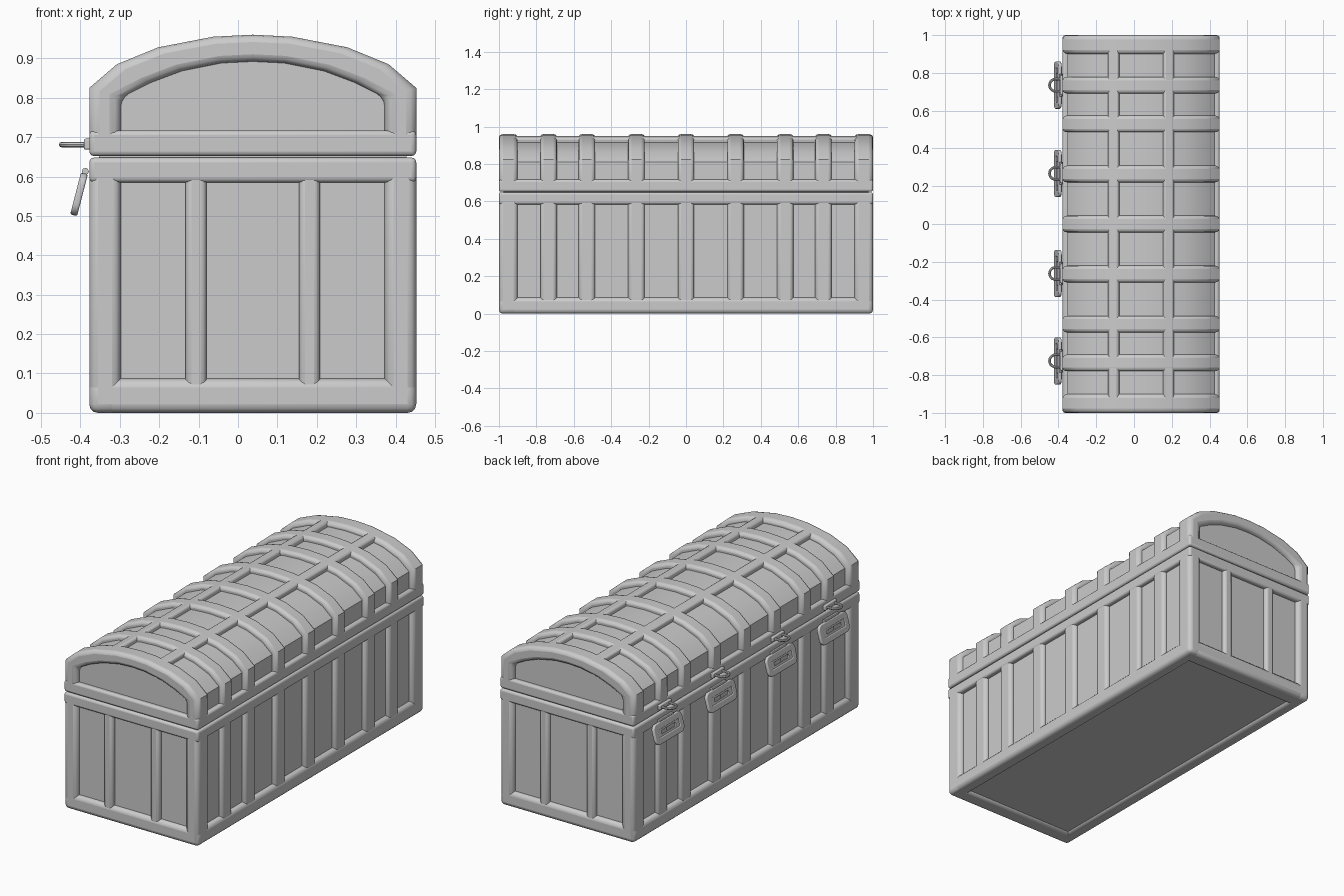
import bpy, bmesh, math
from mathutils import Matrix, Vector

if "Cube" in bpy.data.objects:
    bpy.data.objects.remove(bpy.data.objects["Cube"])

CX, HW, HL = 0.0375, 0.415, 1.0        # chest centre in x, half width, half length
X0 = CX - HW                            # latch side


def finish(ob, bevel=0, segs=3):
    if bevel:
        m = ob.modifiers.new("round", 'BEVEL')
        m.width, m.segments = bevel, segs
        m.limit_method, m.angle_limit = 'ANGLE', math.radians(60)
    bpy.ops.object.select_all(action='DESELECT')
    ob.select_set(True)
    bpy.context.view_layer.objects.active = ob
    bpy.ops.object.shade_smooth_by_angle(angle=math.radians(40))
    return ob


def mesh_object(name, bm, bevel=0):
    bmesh.ops.recalc_face_normals(bm, faces=bm.faces)
    me = bpy.data.meshes.new(name)
    bm.to_mesh(me)
    bm.free()
    ob = bpy.data.objects.new(name, me)
    bpy.context.collection.objects.link(ob)
    return finish(ob, bevel)


def box(name, lo, hi, bevel=0, tilt=0):
    lo, hi = Vector(lo), Vector(hi)
    bm = bmesh.new()
    bmesh.ops.create_cube(bm, size=1)
    bmesh.ops.scale(bm, vec=hi - lo, verts=bm.verts)
    mat = Matrix.Translation((lo + hi) / 2) @ Matrix.Rotation(tilt, 4, 'Y')
    bmesh.ops.transform(bm, matrix=mat, verts=bm.verts)
    return mesh_object(name, bm, bevel)


def mirrored(half):
    """Full arch profile from right-half points ending on the centre line."""
    return [(CX + x, z) for x, z in half] + [(CX - x, z) for x, z in half[-2::-1]]


def arch(name, outer, inner, y0, y1, bevel):
    """Band between two arch profiles, extruded along y."""
    bm = bmesh.new()
    rows = [[bm.verts.new((x, y, z)) for x, z in pts]
            for pts, y in ((outer, y0), (outer, y1), (inner, y1), (inner, y0))]
    for i in range(4):
        a, b = rows[i], rows[(i + 1) % 4]
        for j in range(len(a) - 1):
            bm.faces.new((a[j], a[j + 1], b[j + 1], b[j]))
    bm.faces.new([r[0] for r in rows])
    bm.faces.new([r[-1] for r in rows])
    return mesh_object(name, bm, bevel)


def rounded_rect(w, h, r):
    pts = []
    for i, (sx, sy) in enumerate(((1, 1), (-1, 1), (-1, -1), (1, -1))):
        for k in range(5):
            a = math.pi / 2 * (i + k / 4)
            pts.append((sx * (w / 2 - r) + r * math.cos(a), sy * (h / 2 - r) + r * math.sin(a), 0))
    return pts


def curve(name, loops, matrix, bevel, extrude=0, flat=True):
    cu = bpy.data.curves.new(name, 'CURVE')
    cu.dimensions = '2D' if flat else '3D'
    cu.fill_mode = 'BOTH' if flat else 'FULL'
    cu.extrude, cu.bevel_depth, cu.bevel_resolution = extrude, bevel, 2
    cu.use_fill_caps = True
    for pts in loops:
        s = cu.splines.new('POLY')
        s.points.add(len(pts) - 1)
        for p, c in zip(s.points, pts):
            p.co = (*c, 1)
        s.use_cyclic_u = flat
    ob = bpy.data.objects.new(name, cu)
    bpy.context.collection.objects.link(ob)
    ob.matrix_world = matrix
    bpy.ops.object.select_all(action='DESELECT')
    ob.select_set(True)
    bpy.context.view_layer.objects.active = ob
    bpy.ops.object.convert(target='MESH')
    return finish(bpy.context.view_layer.objects.active)


OUT = mirrored([(.415, .67), (.415, .825), (.345, .885), (.24, .928), (.1, .955), (0, .96)])
MID = mirrored([(.39, .67), (.39, .81), (.33, .861), (.232, .903), (.097, .929), (0, .934)])
INN = mirrored([(.335, .67), (.335, .80), (.26, .838), (.18, .868), (.08, .888), (0, .892)])
BASE = [(x, .67) for x, z in OUT]

# recessed panels of the body and lid
box("body_panels", (X0 + .025, -.975, .012), (CX + HW - .025, .975, .69))
arch("lid_panels", MID, BASE, -.975, .975, 0)

# rims either side of the seam
box("body_top_rail", (X0, -HL, .585), (CX + HW, HL, .648), .012)
box("lid_bottom_rail", (X0, -HL, .652), (CX + HW, HL, .717), .012)

# bottom rails, corner posts and arched lid ends
for s in (-1, 1):
    xa, xb = sorted((CX + s * HW, CX + s * (HW - .08)))
    ya, yb = sorted((s * HL, s * (HL - .1)))
    box("bottom_side_rail", (xa, -HL, 0), (xb, HL, .087), .022)
    box("bottom_end_rail", (X0, ya, 0), (CX + HW, yb, .087), .022)
    for t in (-1, 1):
        pa, pb = sorted((t * HL, t * (HL - .1)))
        box("corner_post", (xa, pa, .002), (xb, pb, .64), .022)
    arch("lid_end_frame", OUT, INN, ya, yb, .022)

# straps around the body and over the lid
for y in (0, .265, -.265, .53, -.53, .735, -.735):
    box("side_strap", (X0 + .002, y - .044, .04), (CX + HW - .002, y + .044, .62), .018)
    arch("lid_strap", OUT, INN, y - .044, y + .044, .018)

# upright slats on both ends, long bands on the lid
for s in (-1, 1):
    x = CX + s * .144
    box("end_slat", (x - .027, -HL + .002, .04), (x + .027, HL - .002, .62), .016)
    box("lid_long_band", (x - .029, -.97, .90), (x + .029, .97, .946), .012, s * .19)

# latches: staple loop on the lid, slotted hasp hanging from a pin below
TILT = Matrix(((0, .25, -.968, 0), (-1, 0, 0, 0), (0, .968, .25, 0), (0, 0, 0, 1)))
for y in (-.725, -.262, .268, .735):
    box("staple_plate", (X0 - .014, y - .052, .668), (X0 + .01, y + .052, .696), .005)
    loop = [(-.012, .033, 0)] + [(-.035 - .035 * math.sin(a), .033 * math.cos(a), 0)
            for a in [math.pi * k / 10 for k in range(11)]] + [(-.012, -.033, 0)]
    curve("staple_loop", [loop], Matrix.Translation((X0, y, .681)), .007, flat=False)
    at = Matrix.Translation((X0 - .026, y, .555)) @ TILT
    curve("hasp_frame", [rounded_rect(.24, .10, .025), rounded_rect(.19, .05, .01)], at, .005, .004)
    curve("hasp_slot_plate", [rounded_rect(.205, .065, .008), rounded_rect(.13, .022, .008)],
          at, .002, .003)
    pin = [(0, -.06, 0), (0, .06, 0)]
    curve("hasp_pin", [pin], Matrix.Translation((X0 - .010, y, .613)), .009, flat=False)
